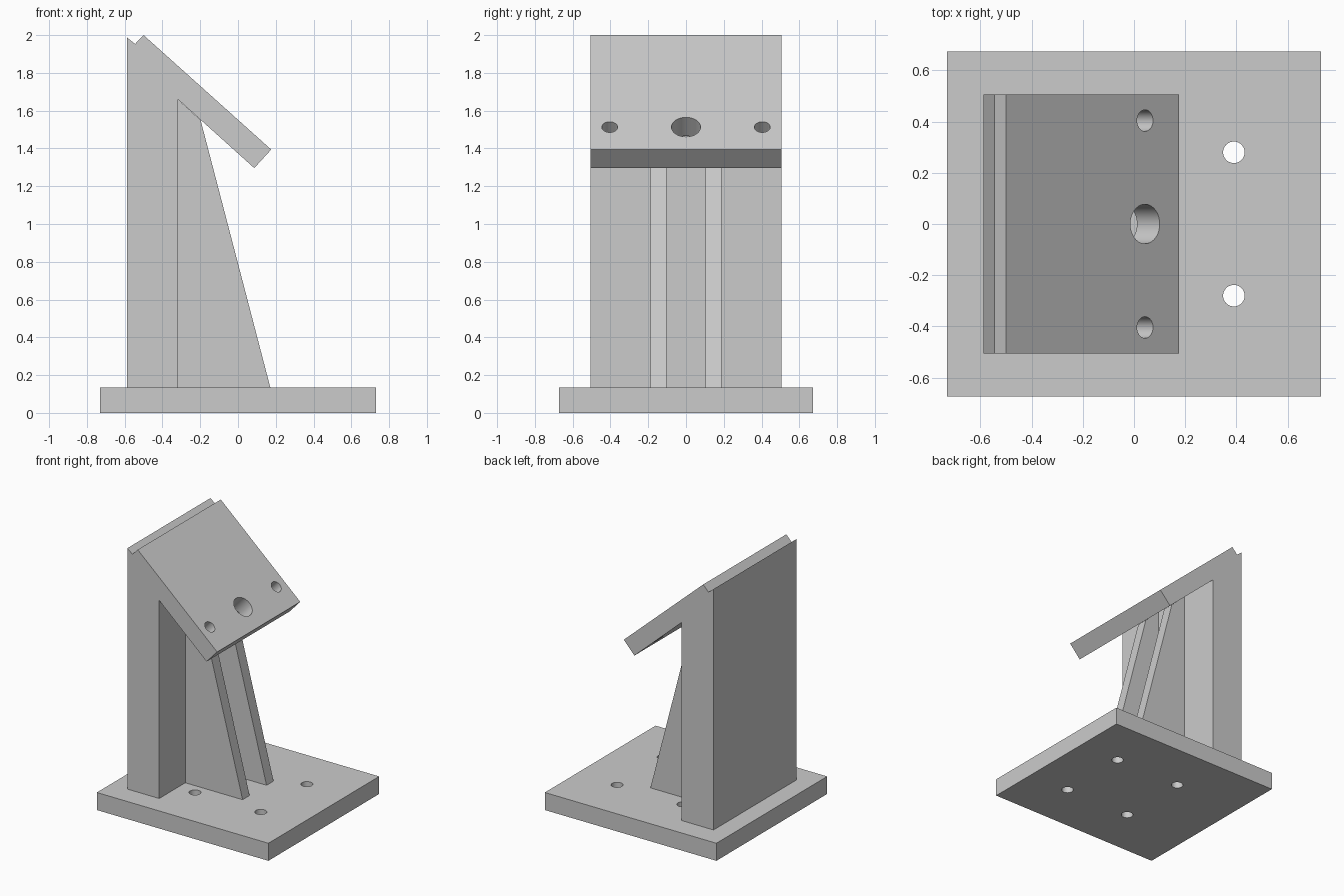
import bpy
import math
from mathutils import Vector

cube = bpy.data.objects.get("Cube")
if cube:
    bpy.data.objects.remove(cube, do_unlink=True)

grey = bpy.data.materials.new("plain_grey")
grey.use_nodes = True
colour = (0.6, 0.6, 0.6, 1)
grey.diffuse_color = colour
grey.node_tree.nodes["Principled BSDF"].inputs["Base Color"].default_value = colour


def extrude_profile(name, profile, y0, y1):
    """Solid made by sweeping an x-z outline from y0 to y1."""
    n = len(profile)
    verts = [(x, y, z) for y in (y0, y1) for x, z in profile]
    faces = [list(range(n)), list(range(2 * n - 1, n - 1, -1))]
    for i in range(n):
        j = (i + 1) % n
        faces.append([j, i, i + n, j + n])
    mesh = bpy.data.meshes.new(name)
    mesh.from_pydata(verts, [], faces)
    mesh.materials.append(grey)
    obj = bpy.data.objects.new(name, mesh)
    bpy.context.collection.objects.link(obj)
    return obj


def drill(target, centre, radius, axis):
    """Cut a round through hole along the given axis."""
    bpy.ops.mesh.primitive_cylinder_add(vertices=40, radius=radius, depth=0.4, location=centre)
    cutter = bpy.context.object
    cutter.rotation_euler = axis.to_track_quat("Z", "Y").to_euler()
    cutter.hide_render = True
    cutter.data.materials.append(grey)
    mod = target.modifiers.new("hole", "BOOLEAN")
    mod.operation = "DIFFERENCE"
    mod.solver = "EXACT"
    mod.object = cutter
    bpy.context.view_layer.objects.active = target
    bpy.ops.object.modifier_apply(modifier=mod.name)
    bpy.data.objects.remove(cutter, do_unlink=True)


def finish(obj):
    bpy.ops.object.select_all(action="DESELECT")
    obj.select_set(True)
    bpy.context.view_layer.objects.active = obj
    bpy.ops.object.shade_smooth_by_angle(angle=math.radians(30))


BASE_TOP = 0.135

# Base plate with four mounting holes
base = extrude_profile("base_plate", [(-0.73, 0), (0.73, 0), (0.73, BASE_TOP), (-0.73, BASE_TOP)],
                       -0.673, 0.673)
for x in (-0.17, 0.39):
    for y in (-0.28, 0.28):
        drill(base, (x, y, BASE_TOP / 2), 0.042, Vector((0, 0, 1)))
finish(base)

# Upright wall with notched top and sloping arm
top_edge, tip, under = Vector((-0.5, 2.0)), Vector((0.176, 1.394)), Vector((0.086, 1.296))
upright = extrude_profile("upright_and_sloping_arm", [
    (-0.588, BASE_TOP), (-0.317, BASE_TOP), (-0.317, 1.659), under, tip, top_edge,
    (-0.545, 1.953), (-0.588, 1.988)], -0.505, 0.505)
slope = (tip - top_edge).normalized()
normal = Vector((-slope.y, 0, slope.x))
for y, radius in ((-0.404, 0.042), (0, 0.077), (0.404, 0.042)):
    drill(upright, (0.043, y, 1.513), radius, normal)
finish(upright)

# Pair of tapered support ribs
for side, y0, y1 in (("right", -0.188, -0.103), ("left", 0.103, 0.188)):
    extrude_profile("support_rib_" + side, [
        (-0.317, BASE_TOP), (0.171, BASE_TOP), (-0.198, 1.55), (-0.317, 1.659)], y0, y1)
